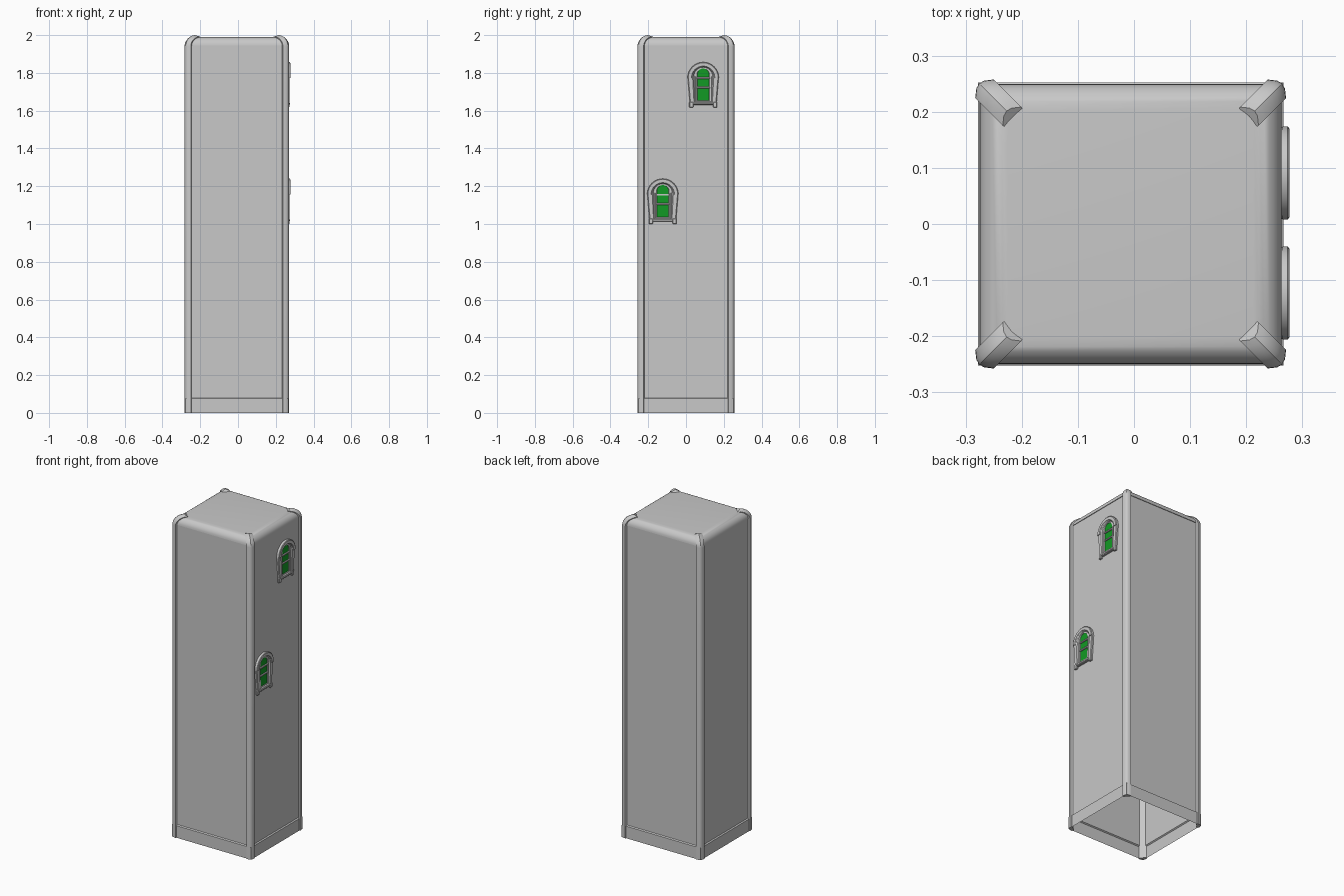
import bpy, bmesh, math
from mathutils import Vector

cube = bpy.data.objects.get("Cube")
if cube:
    bpy.data.objects.remove(cube)

CX, HX, HY = -0.006, 0.277, 0.2575      # plan centre and outer half sizes
WALL_INSET = 0.012


def material(name, rgb):
    m = bpy.data.materials.new(name)
    m.use_nodes = True
    m.diffuse_color = (*rgb, 1)
    bsdf = next(n for n in m.node_tree.nodes if n.type == 'BSDF_PRINCIPLED')
    bsdf.inputs["Base Color"].default_value = (*rgb, 1)
    return m


GREY = material("stone grey", (0.58, 0.58, 0.58))
GREEN = material("glass green", (0.006, 0.32, 0.018))


def finish(name, bm, mat):
    bmesh.ops.recalc_face_normals(bm, faces=bm.faces)
    mesh = bpy.data.meshes.new(name)
    bm.to_mesh(mesh)
    bm.free()
    mesh.materials.append(mat)
    ob = bpy.data.objects.new(name, mesh)
    bpy.context.collection.objects.link(ob)
    bpy.ops.object.select_all(action='DESELECT')
    ob.select_set(True)
    bpy.context.view_layer.objects.active = ob
    bpy.ops.object.shade_smooth_by_angle(angle=math.radians(32))
    return ob


def loft(name, rings, mat, start_cap=True, end_cap=True):
    """Skin a list of closed rings that have equal point counts."""
    bm = bmesh.new()
    loops = [[bm.verts.new(p) for p in ring] for ring in rings]
    n = len(loops[0])
    for a, b in zip(loops, loops[1:]):
        for i in range(n):
            j = (i + 1) % n
            bm.faces.new((a[i], a[j], b[j], b[i]))
    if start_cap:
        bm.faces.new(loops[0][::-1])
    if end_cap:
        bm.faces.new(loops[-1])
    return finish(name, bm, mat)


def box(name, lo, hi, mat, bevel=0.0):
    bm = bmesh.new()
    bmesh.ops.create_cube(bm, size=1)
    lo, hi = Vector(lo), Vector(hi)
    for v in bm.verts:
        v.co = (lo + hi) / 2 + v.co * (hi - lo)
    if bevel:
        bmesh.ops.bevel(bm, geom=bm.edges[:], offset=bevel, segments=1, affect='EDGES')
    return finish(name, bm, mat)


# Hollow tower: plinth, walls and rounded roof, open underneath
def square(inset, z):
    x, y = HX - inset, HY - inset
    return [(CX + sx * x, sy * y, z) for sx, sy in ((-1, -1), (1, -1), (1, 1), (-1, 1))]


profile = [(0.005, 0), (0.005, 0.075), (WALL_INSET, 0.08), (WALL_INSET, 1.945), (0.008, 1.945)]
for k in range(1, 9):
    t = math.pi / 2 * k / 8
    profile.append((0.008 + 0.05 * (1 - math.cos(t)), 1.945 + 0.045 * math.sin(t)))
loft("tower_shell", [square(*p) for p in profile], GREY, start_cap=False)

# Corner posts that bend diagonally over the roof: (inward x, inward y, top height)
SECTION = [(0.009, 0.038, 1.984), (0, 0.033, 1.992), (0.002, 0.016, 1.997), (0.007, 0.007, 2.0),
           (0.016, 0.002, 1.997), (0.033, 0, 1.992), (0.038, 0.009, 1.984), (0.024, 0.024, 1.982)]


def corner_post(name, sx, sy):
    def ring(shift, rise):
        return [(CX + sx * (HX - u - shift), sy * (HY - v - shift),
                 1.94 + (top - 1.94) * rise) for u, v, top in SECTION]
    rings = [[(x, y, 0) for x, y, _ in ring(0, 0)]]
    for k in range(9):
        t = math.pi / 2 * k / 8
        rings.append(ring(0.049 * (1 - math.cos(t)), math.sin(t)))
    loft(name, rings, GREY)


for fb, sy in (("front", -1), ("back", 1)):
    for side, sx in (("left", 1), ("right", -1)):
        corner_post(f"{fb}_{side}_post", sx, sy)


# Arched windows on the left wall
WX = CX + HX - WALL_INSET


def window(label, yc, base):
    def arch(r, foot, z0, zc, x):
        pts = [(WX + x, yc - foot, base + z0)]
        for k in range(17):
            t = math.pi * (1 - k / 16)
            pts.append((WX + x, yc + r * math.cos(t), base + zc + r * math.sin(t)))
        return pts + [(WX + x, yc + foot, base + z0)]

    # stepped frame
    steps = [(0.082, 0.070, 0.012, 0.157, 0), (0.082, 0.070, 0.012, 0.157, 0.009),
             (0.078, 0.066, 0.016, 0.157, 0.013), (0.056, 0.049, 0.028, 0.160, 0.013),
             (0.050, 0.044, 0.032, 0.163, 0.007), (0.034, 0.033, 0.035, 0.172, 0.007),
             (0.031, 0.031, 0.037, 0.175, 0.004)]
    loft(label + "_window_frame", [arch(*s) for s in steps], GREY, False, False)

    # green pane
    bm = bmesh.new()
    bm.faces.new([bm.verts.new(p) for p in arch(0.031, 0.031, 0.037, 0.175, 0.004)][::-1])
    finish(label + "_window_glass", bm, GREEN)

    # raised hood over the arch
    hood = [(0.083, 0.006), (0.083, 0.015), (0.079, 0.018), (0.062, 0.018), (0.057, 0.009)]
    rings = []
    for k in range(17):
        t = math.pi * k / 16
        rings.append([(WX + x, yc + r * math.cos(t), base + 0.157 + r * math.sin(t))
                      for r, x in hood])
    loft(label + "_window_hood", rings, GREY)

    # crossbars and sill
    for i, z in enumerate((0.105, 0.155)):
        box(f"{label}_window_bar_{i + 1}", (WX, yc - 0.036, base + z - 0.005),
            (WX + 0.011, yc + 0.036, base + z + 0.005), GREY, 0.002)
    box(label + "_window_sill", (WX, yc - 0.055, base + 0.014),
        (WX + 0.016, yc + 0.055, base + 0.026), GREY, 0.003)

    # slim columns and feet
    for side, s in (("front", -1), ("back", 1)):
        y = yc + s * 0.042
        box(f"{label}_window_{side}_column", (WX, y - 0.004, base + 0.03),
            (WX + 0.011, y + 0.004, base + 0.165), GREY, 0.002)
        y = yc + s * 0.063
        box(f"{label}_window_{side}_foot", (WX, y - 0.011, base),
            (WX + 0.014, y + 0.011, base + 0.03), GREY, 0.003)


window("upper", 0.091, 1.617)
window("lower", -0.123, 1.0)
